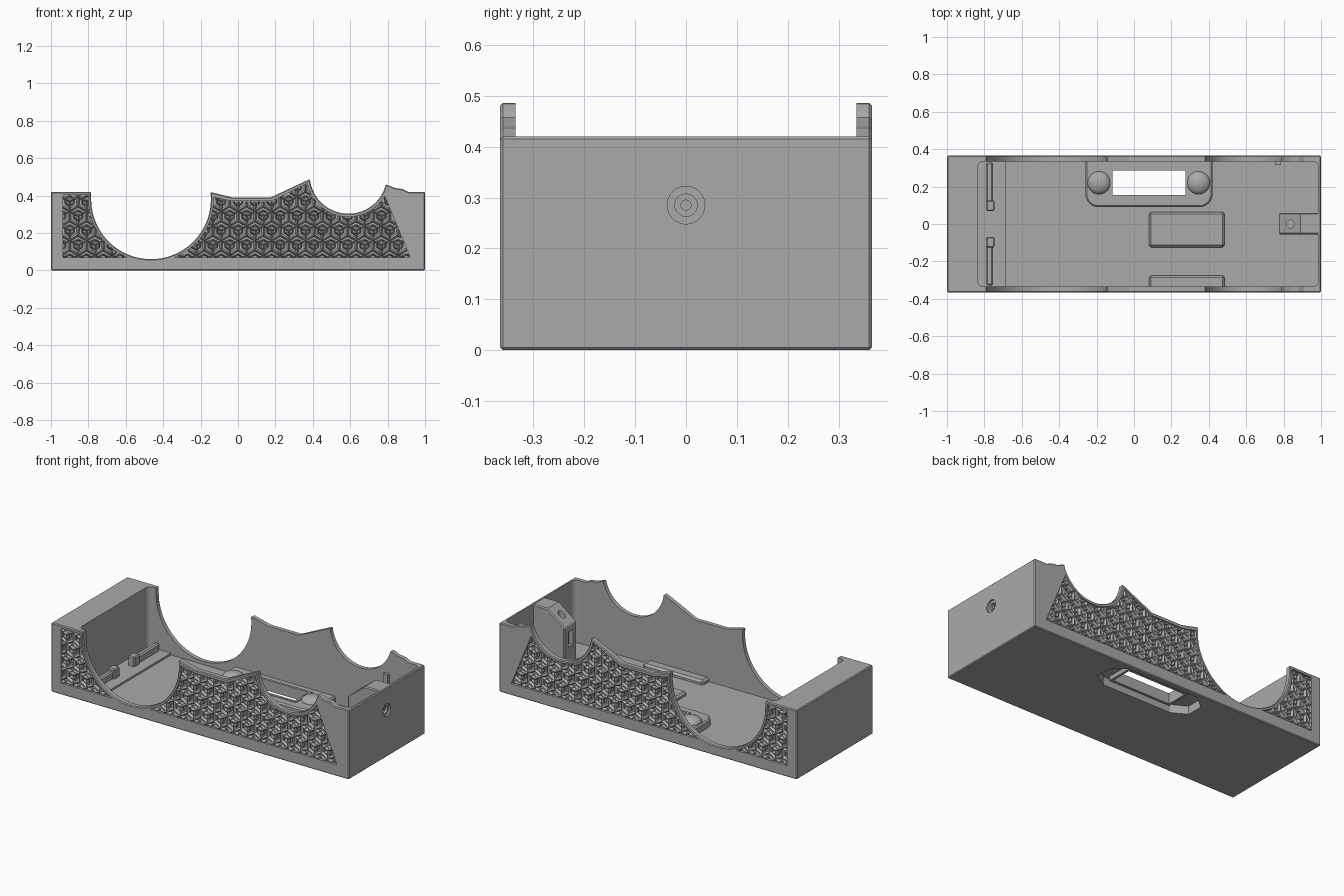
import bpy, bmesh, math
from mathutils import Vector

if "Cube" in bpy.data.objects:
    bpy.data.objects.remove(bpy.data.objects["Cube"])

grey = bpy.data.materials.new("plain_grey")
grey.use_nodes = True
grey.diffuse_color = (0.4, 0.4, 0.4, 1)
grey.node_tree.nodes["Principled BSDF"].inputs["Base Color"].default_value = (0.4, 0.4, 0.4, 1)


def finish(name, bm):
    bmesh.ops.recalc_face_normals(bm, faces=bm.faces)
    mesh = bpy.data.meshes.new(name)
    bm.to_mesh(mesh)
    bm.free()
    ob = bpy.data.objects.new(name, mesh)
    bpy.context.collection.objects.link(ob)
    mesh.materials.append(grey)
    return ob


def prism(name, points, lo, hi, axis="y"):
    """Extrude a 2D outline: (x, z) along y or (x, y) along z."""
    bm = bmesh.new()
    place = (lambda p: (p[0], lo, p[1])) if axis == "y" else (lambda p: (p[0], p[1], lo))
    face = bm.faces.new([bm.verts.new(place(p)) for p in points])
    move = (0, hi - lo, 0) if axis == "y" else (0, 0, hi - lo)
    out = bmesh.ops.extrude_face_region(bm, geom=[face])
    bmesh.ops.translate(bm, vec=move, verts=[v for v in out["geom"] if isinstance(v, bmesh.types.BMVert)])
    return finish(name, bm)


def arc(cx, cz, r, a0, a1, n):
    return [(cx + r * math.cos(math.radians(a0 + (a1 - a0) * i / n)),
             cz + r * math.sin(math.radians(a0 + (a1 - a0) * i / n))) for i in range(n + 1)]


def rounded(x0, x1, y0, y1, r):
    return (arc(x0 + r, y0 + r, r, 180, 270, 6) + arc(x1 - r, y0 + r, r, 270, 360, 6)
            + arc(x1 - r, y1 - r, r, 0, 90, 6) + arc(x0 + r, y1 - r, r, 90, 180, 6))


def box(name, x0, x1, y0, y1, z0, z1, chamfer=0):
    ob = prism(name, [(x0, y0), (x1, y0), (x1, y1), (x0, y1)], z0, z1, "z")
    if chamfer:
        bevel(ob, chamfer)
    return ob


def rod(name, r, centre, length, axis, segments=32):
    bpy.ops.mesh.primitive_cylinder_add(vertices=segments, radius=r, depth=length, location=centre,
                                        rotation=(0, math.pi / 2, 0) if axis == "x" else (0, 0, 0))
    ob = bpy.context.object
    ob.name = name
    ob.data.materials.append(grey)
    return ob


def apply(ob, mod):
    bpy.context.view_layer.objects.active = ob
    bpy.ops.object.modifier_apply(modifier=mod.name)


def bevel(ob, width):
    mod = ob.modifiers.new("edge", "BEVEL")
    mod.width, mod.segments, mod.limit_method = width, 1, "ANGLE"
    mod.angle_limit = math.radians(40)
    apply(ob, mod)


def cut(ob, cutter):
    mod = ob.modifiers.new("cut", "BOOLEAN")
    mod.operation, mod.solver, mod.object = "DIFFERENCE", "EXACT", cutter
    apply(ob, mod)
    bpy.data.objects.remove(cutter)


# Tray: side silhouette across the full depth, then hollowed
BIG, SMALL = (-0.465, 0.38), (0.59, 0.51)
outline = ([(-1, 0), (1, 0), (1, 0.42), (0.91, 0.42), (0.88, 0.435), (0.84, 0.44)]
           + arc(*SMALL, 0.207, -14, -174, 28)
           + [(0.175, 0.39), (-0.03, 0.39)]
           + arc(*BIG, 0.32, 7, -180, 48) + [(-0.785, 0.42), (-1, 0.42)])
tray = prism("tray", outline, -0.365, 0.365)
bevel(tray, 0.005)
FLOOR = 0.04
cut(tray, prism("cavity", rounded(-0.835, 0.985, -0.335, 0.335, 0.03), FLOOR, 0.8, "z"))

# Recessed decorative panels on both long walls
low = math.degrees(math.asin(-0.31 / 0.335))
panels = [
    [(-0.935, 0.07), (-0.935, 0.403), (-0.8, 0.403)] + arc(*BIG, 0.335, 180, 180 - low, 16),
    arc(*BIG, 0.335, low, 2, 20) + [(-0.035, 0.37), (0.18, 0.37), (0.365, 0.463)]
    + arc(*SMALL, 0.224, 190, 330, 24) + [(0.92, 0.07)],
]
for side in (-1, 1):
    for p in panels:
        cut(tray, prism("panel_cutter", p, *sorted((side * 0.35, side * 0.4))))

# Window and its underside recess, cable hole in the end wall
box_recess = [(-0.24, 0.17), (-0.15, 0.12), (0.31, 0.12), (0.4, 0.17), (0.4, 0.27),
              (0.32, 0.335), (-0.16, 0.335), (-0.24, 0.27)]
cut(tray, prism("window_cutter", box_recess, -0.1, 0.2, "z"))
cut(tray, rod("hole_cutter", 0.037, (1, 0, 0.285), 0.1, "x"))


# Tumbling-block lattice of ridges, clipped to the panels
def inside(x, z):
    for p in panels:
        hit = False
        for (xa, za), (xb, zb) in zip(p, p[1:] + p[:1]):
            if (za > z) != (zb > z) and x < xa + (z - za) * (xb - xa) / (zb - za):
                hit = not hit
        if hit:
            return True
    return False


def ridge(bm, a, b, half, side):
    d = (b - a).normalized()
    n = Vector((-d.y, d.x)) * half
    ends = []
    for p in (a, b):
        ends.append([bm.verts.new((q.x, side * y, q.y)) for q, y in ((p + n, 0.349), (p, 0.363), (p - n, 0.349))])
    (a0, a1, a2), (b0, b1, b2) = ends
    for f in ((a0, b0, b1, a1), (a1, b1, b2, a2), (a2, b2, b0, a0), (a0, a1, a2), (b2, b1, b0)):
        bm.faces.new(f)


def clipped(bm, a, b, half, side, steps=8):
    run = []
    for i in range(steps + 1):
        p = a.lerp(b, i / steps)
        if inside(p.x, p.y):
            run.append(p)
    if len(run) > 1:
        ridge(bm, run[0], run[-1], half, side)


R = 0.052
for side, name in ((-1, "front_lattice"), (1, "back_lattice")):
    bm = bmesh.new()
    for row in range(-1, 7):
        for col in range(-12, 13):
            c = Vector(((col + row % 2 / 2) * R * math.sqrt(3), 0.06 + row * R * 1.5))
            v = [c + R * Vector((math.cos(math.radians(90 + 60 * k)), math.sin(math.radians(90 + 60 * k))))
                 for k in range(6)]
            for k in range(3):
                clipped(bm, v[k], v[k + 1], 0.009, side)
                clipped(bm, c, v[2 * k + 1], 0.009, side)
                # inner chevrons nested in each rhombus
                clipped(bm, c.lerp(v[2 * k], 0.5), c.lerp(v[2 * k + 1], 0.5), 0.005, side)
                clipped(bm, c.lerp(v[2 * k], 0.5), c.lerp(v[2 * k - 1], 0.5), 0.005, side)
    finish(name, bm)

# Raised window housing with two screw domes
housing = prism("window_housing", rounded(-0.26, 0.42, 0.09, 0.4, 0.07), 0.02, 0.085, "z")
bevel(housing, 0.008)
cut(housing, box("trim_cutter", -1, 1, 0.345, 0.5, -1, 1))
cut(housing, prism("housing_recess", box_recess, -0.1, 0.05, "z"))
cut(housing, box("slot_cutter", -0.12, 0.28, 0.15, 0.29, -0.2, 0.3))
frame = box("window_frame", -0.13, 0.29, 0.14, 0.3, 0.025, 0.09)
cut(frame, box("slot_cutter", -0.115, 0.275, 0.155, 0.285, -0.2, 0.3))
for x, name in ((-0.187, "left_screw_dome"), (0.345, "right_screw_dome")):
    bpy.ops.mesh.primitive_uv_sphere_add(segments=32, ring_count=16, radius=0.062, location=(x, 0.22, 0.08))
    dome = bpy.context.object
    dome.name, dome.scale.z = name, 0.6
    dome.data.materials.append(grey)
    bpy.ops.object.shade_smooth()
    cut(dome, box("dome_trim", -1, 1, -1, 1, -0.5, 0.07))

# Floor pads and small wall tab
box("centre_pad", 0.08, 0.485, -0.125, 0.065, 0.02, 0.065, 0.012)
box("front_pad", 0.08, 0.485, -0.345, -0.275, 0.02, 0.065, 0.012)
box("wall_tab", 0.755, 0.785, 0.315, 0.34, 0.2, 0.32)

# Raised end floor with a pair of stop ribs
box("end_floor_step", -0.84, -0.685, -0.34, 0.34, 0.02, FLOOR + 0.012)
for side, word in ((-1, "front"), (1, "back")):
    y0, y1 = sorted((side * 0.1, side * 0.33))
    box(word + "_stop_rib", -0.79, -0.755, y0, y1, 0.03, 0.095, 0.008)
    y0, y1 = sorted((side * 0.07, side * 0.125))
    box(word + "_rib_end", -0.79, -0.745, y0, y1, 0.03, 0.11, 0.006)

# Bracket behind the cable hole, with a sloped drilled top
bracket = prism("cable_bracket", [(0.775, 0.03), (0.99, 0.03), (0.99, 0.418), (0.89, 0.418), (0.775, 0.33)],
                -0.055, 0.06)
bevel(bracket, 0.006)
cut(bracket, rod("drill_cutter", 0.021, (0.835, 0, 0.4), 0.2, "z", 20))
cut(bracket, rod("bore_cutter", 0.022, (0.98, 0, 0.285), 0.06, "x", 24))
cut(bracket, box("slot_cutter", 0.7, 0.8, -0.02, 0.02, 0.2, 0.29))
rod("cable_plug", 0.011, (0.965, 0, 0.285), 0.04, "x", 20)
